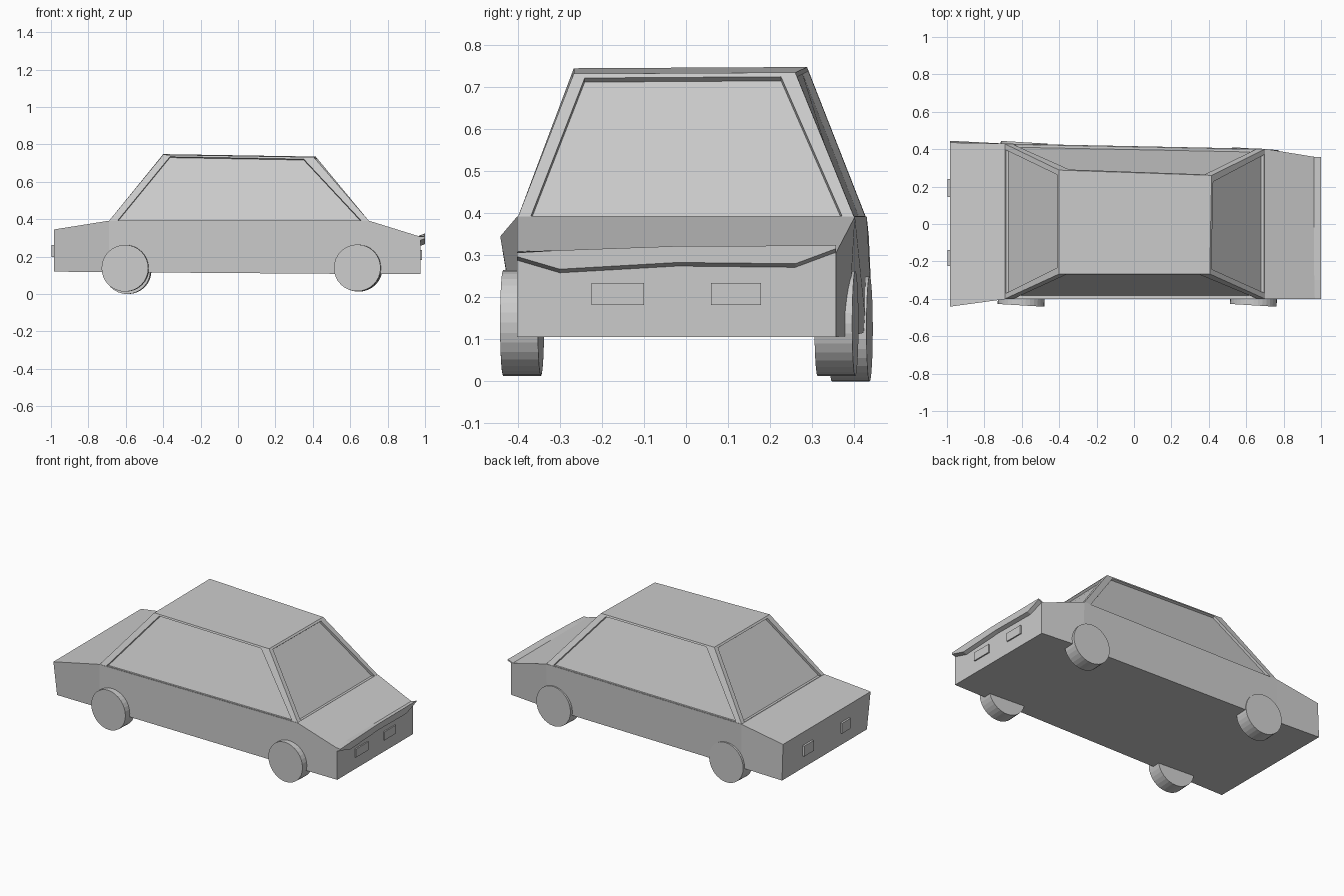
import bpy, bmesh, math
from mathutils import Vector

old = bpy.data.objects.get("Cube")
if old:
    bpy.data.objects.remove(old)

paint = bpy.data.materials.new("plain grey")
paint.use_nodes = True
GREY = (0.6, 0.6, 0.6, 1)
paint.diffuse_color = GREY
paint.node_tree.nodes["Principled BSDF"].inputs["Base Color"].default_value = GREY


def finish(name, bm):
    bmesh.ops.remove_doubles(bm, verts=bm.verts, dist=0.0005)
    bmesh.ops.recalc_face_normals(bm, faces=bm.faces)
    mesh = bpy.data.meshes.new(name)
    bm.to_mesh(mesh)
    bm.free()
    mesh.materials.append(paint)
    obj = bpy.data.objects.new(name, mesh)
    bpy.context.collection.objects.link(obj)
    return obj


def loft(name, sections):
    """Skin a row of matching closed sections and cap both ends."""
    bm = bmesh.new()
    rings = [[bm.verts.new(p) for p in s] for s in sections]
    n = len(rings[0])
    for a, b in zip(rings, rings[1:]):
        for i in range(n):
            j = (i + 1) % n
            bm.faces.new((a[i], a[j], b[j], b[i]))
    bm.faces.new(rings[0])
    bm.faces.new(rings[-1])
    return finish(name, bm)


def box(name, centre, size):
    bm = bmesh.new()
    bmesh.ops.create_cube(bm, size=1)
    for v in bm.verts:
        v.co = Vector(centre) + Vector(v.co[i] * size[i] for i in range(3))
    return finish(name, bm)


# Lower body: x, bottom y pair, top y pair, bottom z, top z
stations = [
    (-0.985, -0.405, 0.445, -0.442, 0.435, 0.12, 0.345),
    (-0.69, -0.402, 0.43, -0.402, 0.43, 0.117, 0.392),
    (0.70, -0.402, 0.385, -0.402, 0.402, 0.107, 0.392),
    (0.977, -0.402, 0.357, -0.402, 0.357, 0.106, 0.306),
]
loft("lower_body", [[(x, b0, zb), (x, b1, zb), (x, t1, zt), (x, t0, zt)]
                    for x, b0, b1, t0, t1, zb, zt in stations])

# Cabin: four sloped sides with recessed panes, and the roof
base = [Vector(p) for p in ((-0.69, -0.40, 0.391), (0.70, -0.40, 0.391),
                            (0.70, 0.40, 0.391), (-0.69, 0.428, 0.391))]
roof = [Vector(p) for p in ((-0.40, -0.267, 0.745), (0.405, -0.267, 0.732),
                            (0.415, 0.26, 0.735), (-0.40, 0.288, 0.748))]
bm = bmesh.new()


def face(points):
    bm.faces.new([bm.verts.new(p) for p in points])


face(roof)
face(base)
for i in range(4):
    j = (i + 1) % 4
    outer = [base[i], base[j], roof[j], roof[i]]
    normal = (outer[1] - outer[0]).cross(outer[3] - outer[0]).normalized()
    along = (outer[1] - outer[0]).normalized()
    up = (outer[3] - outer[0]).normalized()
    pillar = 0.045 if i % 2 == 0 else 0.03
    rim = [outer[0] + along * pillar + up * 0.004,
           outer[1] - along * pillar + up * 0.004,
           outer[2] - along * pillar - up * 0.014,
           outer[3] + along * pillar - up * 0.014]
    pane = [p - normal * 0.015 for p in rim]
    face(pane)
    for a in range(4):
        b = (a + 1) % 4
        face((outer[a], outer[b], rim[b], rim[a]))
        face((rim[a], rim[b], pane[b], pane[a]))
finish("cabin", bm)

# Boot lip: y, top z, outer lower z
lip = [(-0.402, 0.306, 0.297), (-0.30, 0.312, 0.267), (-0.02, 0.322, 0.283),
       (0.26, 0.323, 0.28), (0.357, 0.324, 0.316)]
loft("boot_lip", [[(0.96, y, 0.309), (1.0, y, top), (1.0, y, low), (0.976, y, low - 0.009)]
                  for y, top, low in lip])

# Lamps
for side, y0, y1 in (("right", -0.225, -0.14), ("left", 0.145, 0.24)):
    box("headlamp_" + side, (-0.985, (y0 + y1) / 2, 0.23), (0.025, y1 - y0, 0.065))
for side, y0, y1 in (("right", -0.225, -0.10), ("left", 0.06, 0.178)):
    box("tail_lamp_" + side, (0.975, (y0 + y1) / 2, 0.208), (0.02, y1 - y0, 0.053))

# Wheels, slightly turned
for name, x, y, z in (("front_right", -0.602, -0.39, 0.138), ("rear_right", 0.64, -0.39, 0.14),
                      ("front_left", -0.59, 0.392, 0.125), ("rear_left", 0.645, 0.358, 0.138)):
    bm = bmesh.new()
    bmesh.ops.create_cone(bm, cap_ends=True, segments=32, radius1=0.125, radius2=0.125, depth=0.09)
    wheel = finish("wheel_" + name, bm)
    wheel.rotation_euler = (math.pi / 2, 0, -0.06)
    wheel.location = (x, y, z)
